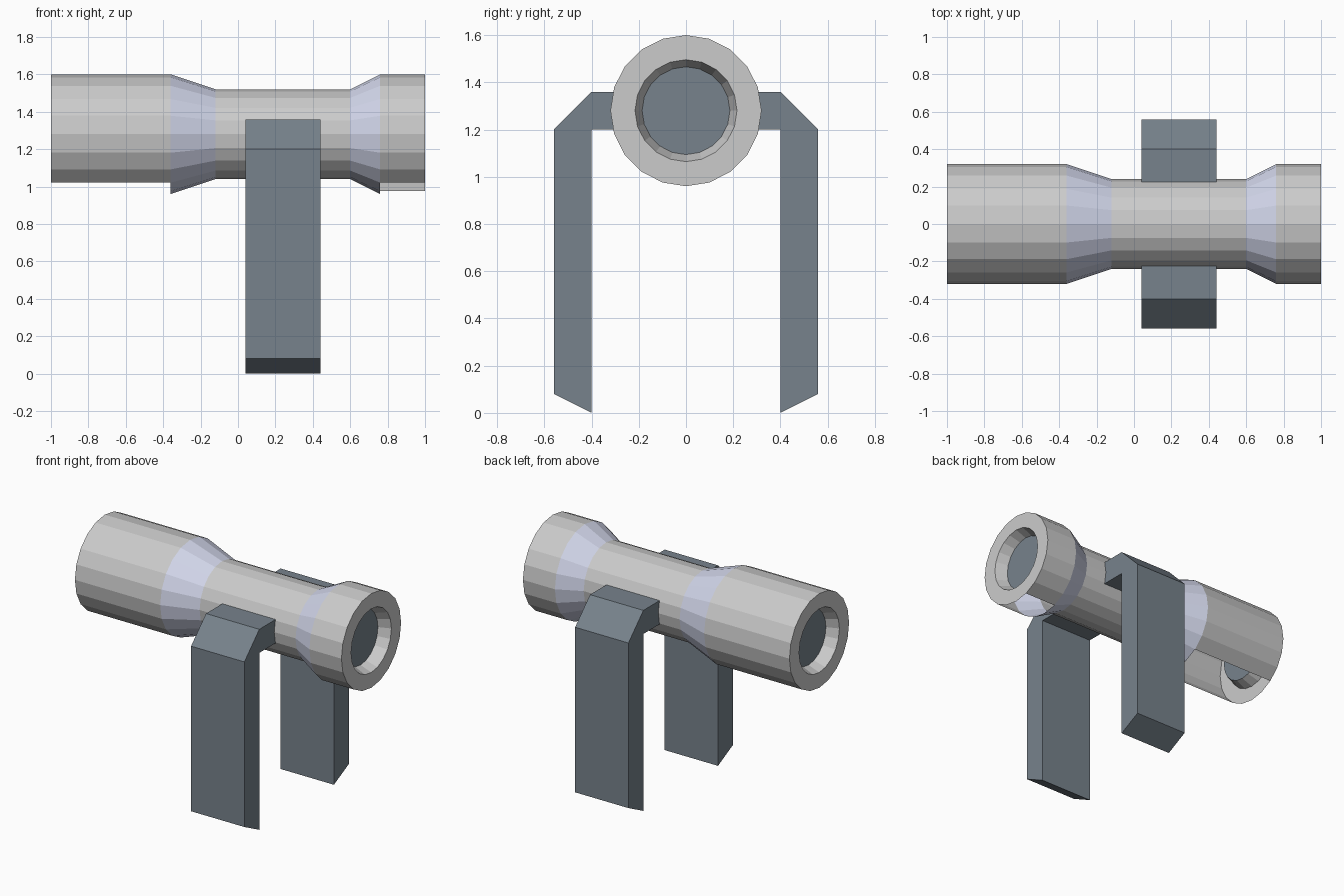
import bpy, bmesh
from math import sin, cos, tau

if "Cube" in bpy.data.objects:
    bpy.data.objects.remove(bpy.data.objects["Cube"])

SIDES = 20
AXIS_Z = 1.28


def material(name, rgb):
    m = bpy.data.materials.new(name)
    m.diffuse_color = (*rgb, 1)
    m.use_nodes = True
    m.node_tree.nodes["Principled BSDF"].inputs["Base Color"].default_value = m.diffuse_color
    return m


PALE = material("pale_metal", (0.8, 0.8, 0.83))
TINT = material("tinted_metal", (0.64, 0.67, 0.82))
SLATE = material("slate", (0.185, 0.224, 0.262))


def finish(bm, name, mats):
    mesh = bpy.data.meshes.new(name)
    bm.to_mesh(mesh)
    bm.free()
    for m in mats:
        mesh.materials.append(m)
    ob = bpy.data.objects.new(name, mesh)
    bpy.context.collection.objects.link(ob)


def ring(bm, x, r):
    angles = [tau * j / SIDES for j in range(SIDES)]
    return [bm.verts.new((x, r * sin(a), AXIS_Z + r * cos(a))) for a in angles]


# Scope tube: outline (x, radius) from the left bore round to the right bore
outline = [(-0.92, 0.186), (-1, 0.216), (-1, 0.32), (-0.36, 0.32), (-0.12, 0.24),
           (0.6, 0.24), (0.76, 0.32), (1, 0.32), (1, 0.216), (0.92, 0.186)]
cones = {3, 5}                                      # tinted tapered segments
open_faces = {2: range(8, 12), 6: range(9, 12)}     # gaps on the underside
bm = bmesh.new()
rings = [ring(bm, x, r) for x, r in outline]
for i, (a, b) in enumerate(zip(rings, rings[1:])):
    for j in range(SIDES):
        if j in open_faces.get(i, ()):
            continue
        k = (j + 1) % SIDES
        f = bm.faces.new((a[j], b[j], b[k], a[k]))
        f.material_index = 1 if i in cones else 0
finish(bm, "scope_tube", [PALE, TINT])

# Lens at the bottom of each bore
for name, side in (("left_lens", -1), ("right_lens", 1)):
    bm = bmesh.new()
    verts = ring(bm, 0.92 * side, 0.186)
    f = bm.faces.new(verts)
    f.normal_update()
    if f.normal.x * side < 0:
        f.normal_flip()
    finish(bm, name, [SLATE])

# Mounting legs: one side profile (y, z), extruded along x and mirrored
profile = [(0.40, 0), (0.56, 0.08), (0.56, 1.2), (0.40, 1.36),
           (0.22, 1.36), (0.22, 1.2), (0.40, 1.2)]
for name, side in (("front_leg", -1), ("back_leg", 1)):
    bm = bmesh.new()
    face = bm.faces.new([bm.verts.new((0.04, side * y, z)) for y, z in profile])
    ext = bmesh.ops.extrude_face_region(bm, geom=[face], use_keep_orig=True)
    moved = [v for v in ext["geom"] if isinstance(v, bmesh.types.BMVert)]
    bmesh.ops.translate(bm, verts=moved, vec=(0.4, 0, 0))
    bmesh.ops.recalc_face_normals(bm, faces=bm.faces[:])
    finish(bm, name, [SLATE])
